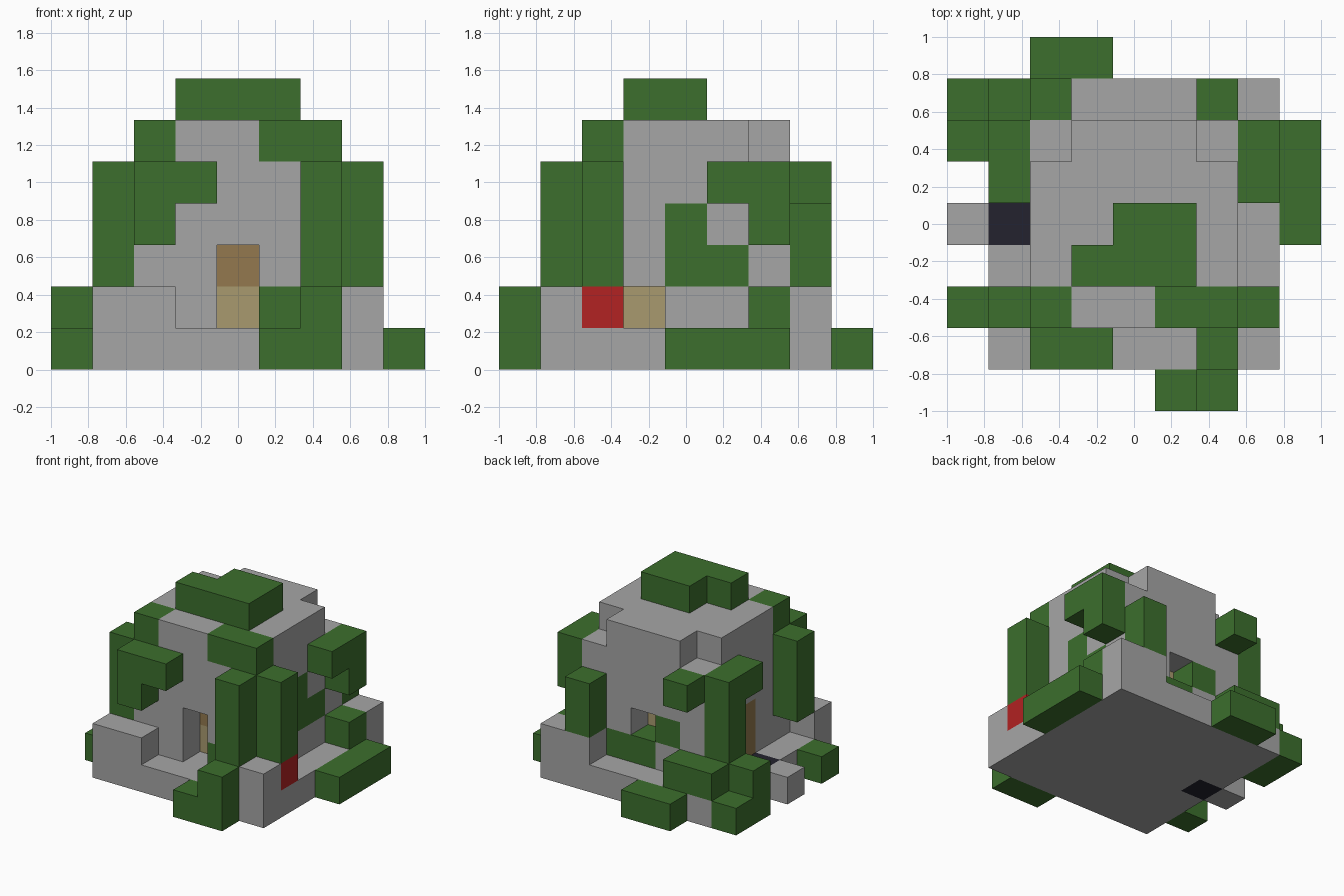
import bpy, bmesh
from mathutils import Vector

if "Cube" in bpy.data.objects:
    bpy.data.objects.remove(bpy.data.objects["Cube"], do_unlink=True)

CELL = 2 / 9      # edge of one block
cells = {}        # (x, y, z) -> (part name, colour name)


def linear(c):
    c /= 255
    return c / 12.92 if c <= 0.04 else ((c + 0.055) / 1.055) ** 2.4


def make_material(name, *rgb):
    mat = bpy.data.materials.new(name)
    mat.use_nodes = True
    colour = [linear(c) for c in rgb] + [1]
    mat.diffuse_color = colour
    bsdf = next(n for n in mat.node_tree.nodes if n.type == "BSDF_PRINCIPLED")
    bsdf.inputs["Base Color"].default_value = colour
    bsdf.inputs["Roughness"].default_value = 0.9
    return mat


materials = {
    "stone": make_material("stone grey", 166, 166, 166),
    "leaf": make_material("leaf green", 60, 111, 45),
    "tan": make_material("pale wood", 169, 154, 111),
    "brown": make_material("brown wood", 147, 121, 78),
    "red": make_material("red", 178, 34, 34),
    "dark": make_material("dark slate", 35, 34, 46),
}


def span(v):
    return range(v[0], v[1] + 1) if isinstance(v, tuple) else range(v, v + 1)


def fill(part, colour, x, y, z):
    """Fill an inclusive range of blocks; later parts replace earlier ones."""
    for i in span(x):
        for j in span(y):
            for k in span(z):
                cells[i, j, k] = (part, colour)


def carve(x, y, z):
    for i in span(x):
        for j in span(y):
            for k in span(z):
                cells.pop((i, j, k), None)


# Base slab, step and floor plate
fill("base", "stone", (1, 7), (1, 7), 0)
fill("step", "stone", 0, 4, 0)
fill("floor_plate", "dark", 1, 4, 0)

# Low corner walls
fill("front_right_corner", "stone", (1, 2), 1, 1)
fill("front_left_corner", "stone", (6, 7), 1, 1)
fill("back_left_corner", "stone", (6, 7), 7, 1)

# Hut walls and roof, with the back corners of the roof missing
fill("hut", "stone", (2, 6), (2, 6), (1, 5))
for corner in (2, 6):
    carve(corner, 6, 5)

# Wooden core behind the doorway, side opening and back window
fill("wood_core", "tan", (3, 5), (3, 5), (1, 2))
fill("door_top", "brown", 4, 3, 2)
fill("side_door", "brown", 2, 4, (1, 2))
carve(4, 2, (1, 2))
carve(6, 3, 1)
carve(4, 6, 2)

# Roof foliage
fill("roof_bush", "leaf", (3, 5), 3, 6)
fill("roof_bush", "leaf", (4, 5), 4, 6)
fill("roof_edge_leaves", "leaf", (5, 6), 2, 5)
fill("roof_edge_leaves", "leaf", 2, 2, 5)

# Front vines
fill("front_right_vine", "leaf", 1, 2, (2, 4))
fill("front_right_vine", "leaf", (2, 3), 1, 4)
fill("front_right_vine", "leaf", 2, 1, 3)
fill("front_left_vine", "leaf", 6, 1, (2, 4))
fill("front_left_vine", "leaf", 7, 2, (2, 4))
fill("wall_moss", "leaf", 5, 2, 1)
fill("red_block", "red", 7, 2, 1)

# Left side vines and moss
fill("left_vine", "leaf", 7, (5, 6), 4)
fill("left_vine", "leaf", 7, 6, 3)
fill("left_moss", "leaf", 6, 4, (2, 3))
fill("left_moss", "leaf", 6, 5, 2)
fill("left_bush", "leaf", 7, 6, 1)

# Back vines and moss
fill("back_left_vine", "leaf", 6, 7, (2, 3))
fill("back_right_vine", "leaf", 2, 7, 4)
fill("back_right_vine", "leaf", 1, (5, 6), 4)
fill("back_right_vine", "leaf", 1, 6, (1, 3))
fill("back_moss", "leaf", (4, 5), 6, 1)
fill("back_moss", "leaf", 3, 6, 2)
fill("back_right_bush", "leaf", (1, 2), 7, 1)

# Bushes round the base
fill("front_bush", "leaf", (5, 6), 0, 0)
fill("front_bush", "leaf", 6, 0, 1)
fill("left_hedge", "leaf", 8, (4, 6), 0)
fill("back_bush", "leaf", (2, 3), 8, 0)
fill("right_bush", "leaf", 0, 2, 0)
fill("right_hedge", "leaf", 0, (6, 7), 0)
fill("right_hedge", "leaf", 0, 6, 1)


def add_exposed_faces(bm, cell):
    """Add the faces of one block that do not touch another block."""
    centre = Vector(cell) + Vector((-4, -4, 0.5))
    for axis in range(3):
        for sign in (-1, 1):
            n = Vector((0, 0, 0))
            n[axis] = sign
            if tuple(int(a + b) for a, b in zip(cell, n)) in cells:
                continue
            u = Vector((0, 0, 0))
            u[(axis + 1) % 3] = 0.5
            v = n.cross(u)
            mid = centre + n / 2
            corners = (mid - u - v, mid + u - v, mid + u + v, mid - u + v)
            bm.faces.new([bm.verts.new(p * CELL) for p in corners])


# One object per part, with flat merged faces
parts = {}
for cell, key in cells.items():
    parts.setdefault(key, []).append(cell)

for (part, colour), members in parts.items():
    bm = bmesh.new()
    for cell in members:
        add_exposed_faces(bm, cell)
    bmesh.ops.remove_doubles(bm, verts=bm.verts, dist=0.001)
    bmesh.ops.dissolve_limit(bm, angle_limit=0.01, verts=bm.verts, edges=bm.edges)
    mesh = bpy.data.meshes.new(part)
    bm.to_mesh(mesh)
    bm.free()
    mesh.materials.append(materials[colour])
    bpy.context.collection.objects.link(bpy.data.objects.new(part, mesh))
